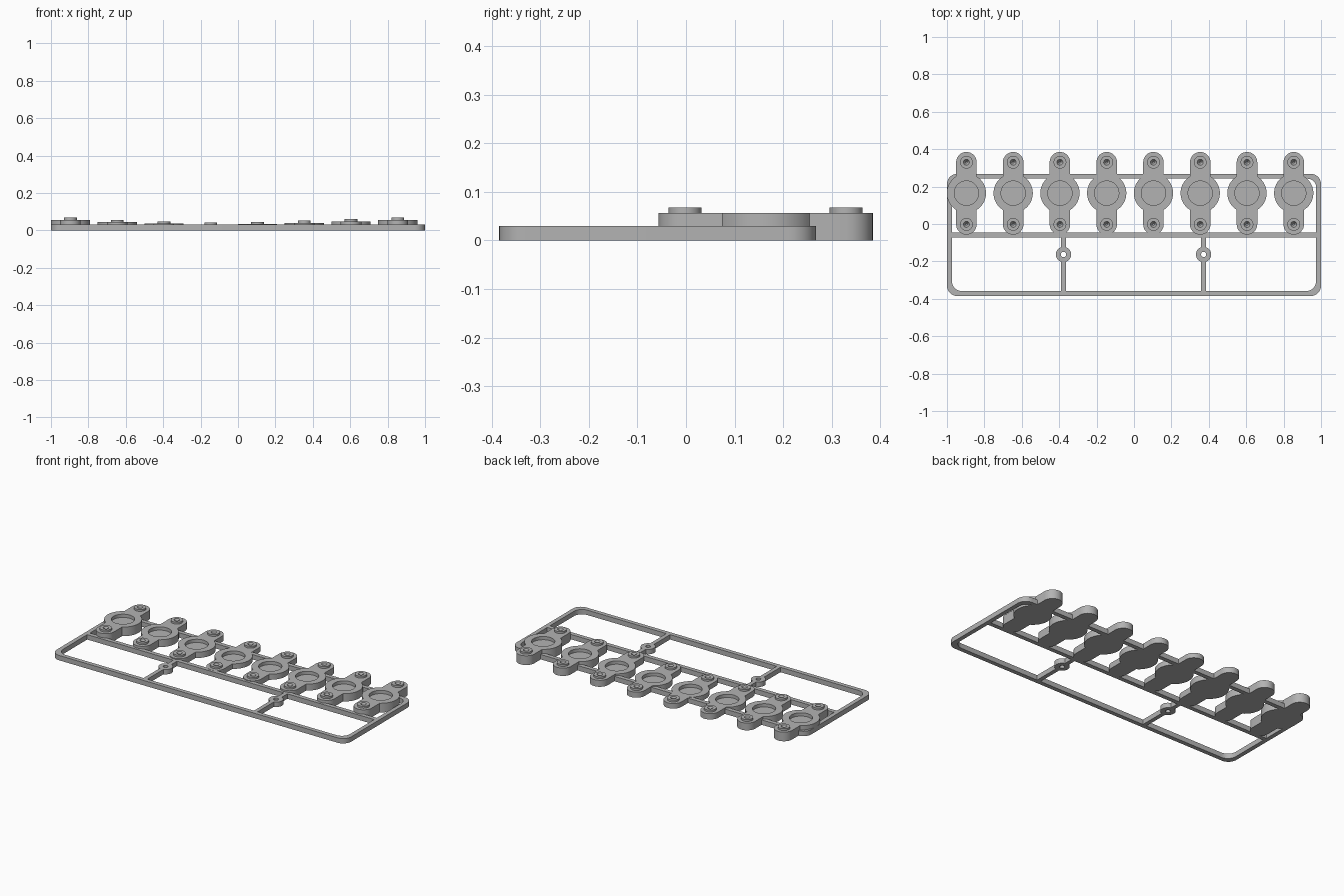
import bpy, bmesh
from math import sin, cos, acos, radians, degrees

cube = bpy.data.objects.get("Cube")
if cube:
    bpy.data.objects.remove(cube, do_unlink=True)

GREY = (0.45, 0.45, 0.45, 1)
mat = bpy.data.materials.new("plain grey plastic")
mat.use_nodes = True
mat.diffuse_color = GREY
mat.node_tree.nodes["Principled BSDF"].inputs["Base Color"].default_value = GREY


def arc(cx, cy, r, a0, a1, n=16):
    """Points on an arc, angles in degrees."""
    return [(cx + r * cos(radians(a0 + (a1 - a0) * i / n)),
             cy + r * sin(radians(a0 + (a1 - a0) * i / n))) for i in range(n + 1)]


def circle(cx, cy, r, n=40):
    return arc(cx, cy, r, 0, 360, n)[:-1]


def rounded_rect(x0, y0, x1, y1, lower, upper):
    """Rectangle outline with one radius for the lower and one for the upper corners."""
    pts = []
    for x, y, sx, sy, r, a in ((x1, y1, -1, -1, upper, 0), (x0, y1, 1, -1, upper, 90),
                               (x0, y0, 1, 1, lower, 180), (x1, y0, -1, 1, lower, 270)):
        pts += arc(x + sx * r, y + sy * r, r, a, a + 90, 10) if r else [(x, y)]
    return pts


def add_loop(bm, pts, z):
    verts = [bm.verts.new((x, y, z)) for x, y in pts]
    edges = [bm.edges.new((v, verts[i - 1])) for i, v in enumerate(verts)]
    return verts, edges


def bridge(bm, a, b):
    for i in range(len(a)):
        bm.faces.new((a[i - 1], a[i], b[i], b[i - 1]))


def plate(name, outline, height, windows=(), turned=(), location=(0, 0, 0)):
    """Flat plate with through windows and turned features (cx, cy, [(radius, z)...])."""
    bm = bmesh.new()
    top_edges, bottom_edges = [], []
    for pts in [outline, *windows]:
        tv, te = add_loop(bm, pts, height)
        bv, be = add_loop(bm, pts, 0)
        bridge(bm, tv, bv)
        top_edges += te
        bottom_edges += be
    for cx, cy, profile in turned:
        ring, edges = add_loop(bm, circle(cx, cy, profile[0][0]), height)
        top_edges += edges
        for r, z in profile[1:]:
            nxt, _ = add_loop(bm, circle(cx, cy, r), z)
            bridge(bm, ring, nxt)
            ring = nxt
        bm.faces.new(ring)
    for edges, nz in ((top_edges, 1), (bottom_edges, -1)):
        bmesh.ops.triangle_fill(bm, edges=edges, use_beauty=True, normal=(0, 0, nz))
    bmesh.ops.recalc_face_normals(bm, faces=bm.faces)
    mesh = bpy.data.meshes.new(name)
    bm.to_mesh(mesh)
    bm.free()
    mesh.materials.append(mat)
    obj = bpy.data.objects.new(name, mesh)
    obj.location = location
    bpy.context.collection.objects.link(obj)
    bpy.ops.object.select_all(action='DESELECT')
    obj.select_set(True)
    bpy.context.view_layer.objects.active = obj
    bpy.ops.object.shade_smooth_by_angle(angle=radians(30))
    return obj


# Carrier frame with an upper and a lower window
THICK, BAR = 0.03, 0.026
FRONT, BACK, CROSS = -0.385, 0.268, -0.045
INNER = 1 - BAR
plate("carrier_frame", rounded_rect(-1, FRONT, 1, BACK, 0.055, 0.055), THICK,
      windows=[rounded_rect(-INNER, CROSS, INNER, BACK - BAR, 0, 0.045),
               rounded_rect(-INNER, FRONT + BAR, INNER, CROSS - BAR, 0.055, 0)])

# Struts across the lower window, each with a pierced eyelet
EYE_Y, EYE_R, HALF = -0.163, 0.041, 0.0125
for side, x in (("right", -0.377), ("left", 0.372)):
    plate(side + "_eyelet", circle(x, EYE_Y, EYE_R), THICK,
          windows=[circle(x, EYE_Y, 0.014)])
    for part, y0, y1 in (("front", FRONT + BAR, EYE_Y - EYE_R + 0.003),
                         ("back", EYE_Y + EYE_R - 0.003, CROSS - BAR)):
        plate(f"{side}_{part}_strut", rounded_rect(x - HALF, y0, x + HALF, y1, 0, 0), THICK)

# Outline of one holder: a disc with a rounded lug at each end
DISC_R, LUG_R, DISC_Y = 0.105, 0.055, 0.165
LUG_FRONT, LUG_BACK = -0.002, 0.33
join = degrees(acos(LUG_R / DISC_R))
holder_outline = (arc(0, LUG_BACK, LUG_R, 0, 180)
                  + arc(0, DISC_Y, DISC_R, 180 - join, 180 + join, 20)
                  + arc(0, LUG_FRONT, LUG_R, 180, 360)
                  + arc(0, DISC_Y, DISC_R, -join, join, 20))

# Row of holders in graded heights, with a round recess and two dimpled bosses each
heights = [0.056, 0.045, 0.036, 0.031, 0.034, 0.04, 0.048, 0.0565]
for i, h in enumerate(heights):
    boss_top = h + 0.0115
    boss = [(0.034, h), (0.034, boss_top), (0.016, boss_top), (0.005, boss_top - 0.022)]
    recess = [(0.065, h), (0.065, h - 0.02)]
    plate(f"holder_{i + 1}", holder_outline, h,
          turned=[(0, DISC_Y, recess), (0, LUG_FRONT, boss), (0, LUG_BACK, boss)],
          location=(-0.896 + 0.25 * i, 0, 0))
